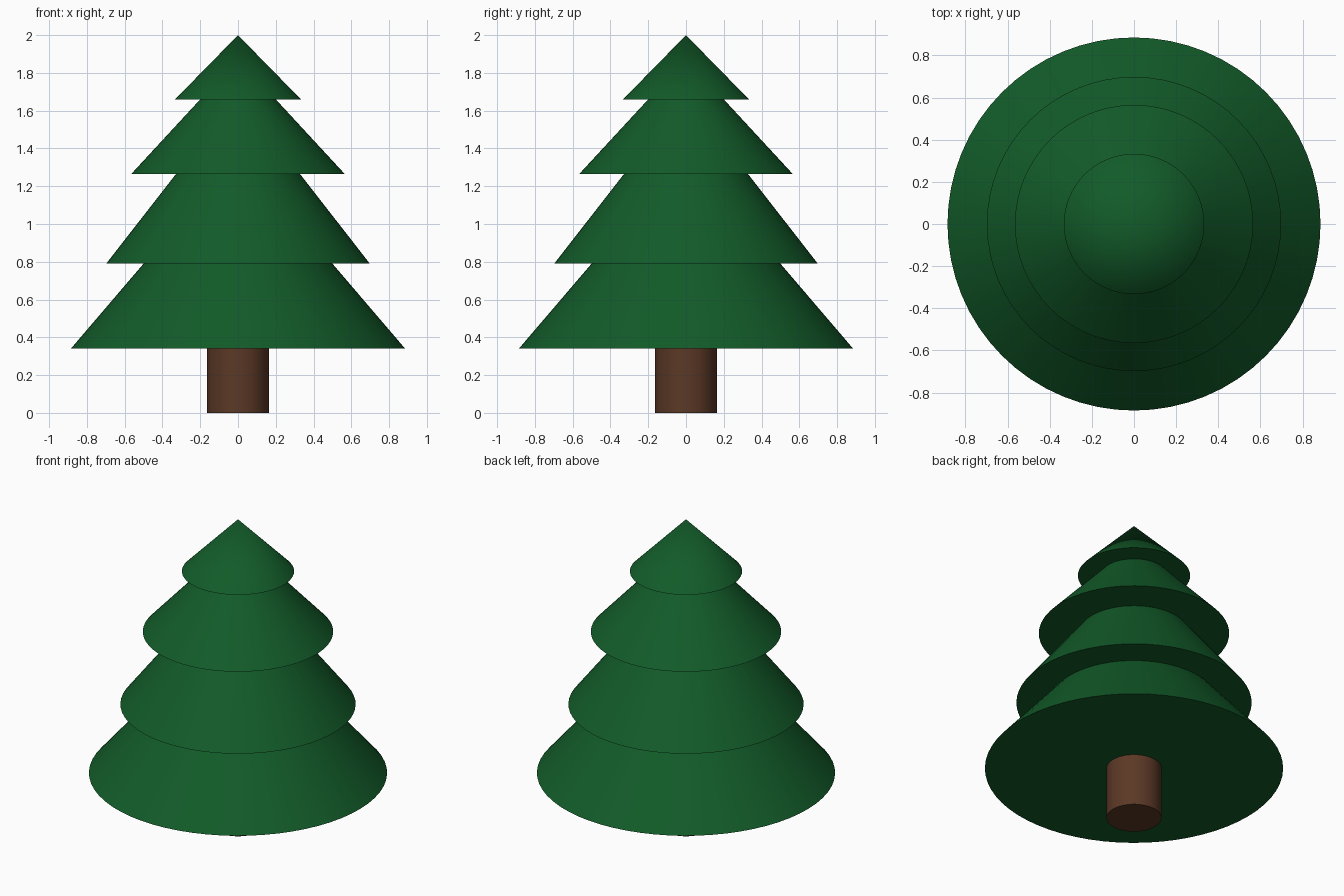
import bpy

SIDES = 64

cube = bpy.data.objects.get("Cube")
if cube:
    bpy.data.objects.remove(cube, do_unlink=True)


def make_material(name, color):
    mat = bpy.data.materials.new(name)
    mat.use_nodes = True
    mat.diffuse_color = color
    mat.node_tree.nodes["Principled BSDF"].inputs["Base Color"].default_value = color
    return mat


def add_cone(name, base_radius, top_radius, bottom, top, mat):
    """Upright cone or cylinder between two heights."""
    bpy.ops.mesh.primitive_cone_add(
        vertices=SIDES, radius1=base_radius, radius2=top_radius,
        depth=top - bottom, location=(0, 0, (bottom + top) / 2))
    obj = bpy.context.object
    obj.name = name
    obj.data.materials.append(mat)
    bpy.ops.object.shade_smooth_by_angle()
    return obj


green = make_material("needle green", (0.006, 0.105, 0.022, 1))
brown = make_material("bark brown", (0.105, 0.040, 0.019, 1))

# Trunk
add_cone("trunk", 0.163, 0.163, 0, 0.34, brown)

# Foliage tiers: base radius, top radius, bottom, top
tiers = {
    "bottom_tier": (0.885, 0.50, 0.34, 0.79),
    "lower_middle_tier": (0.698, 0.328, 0.79, 1.265),
    "upper_middle_tier": (0.565, 0.20, 1.265, 1.66),
    "top_tier": (0.333, 0, 1.66, 2.0),
}
for name, dims in tiers.items():
    add_cone(name, *dims, green)
